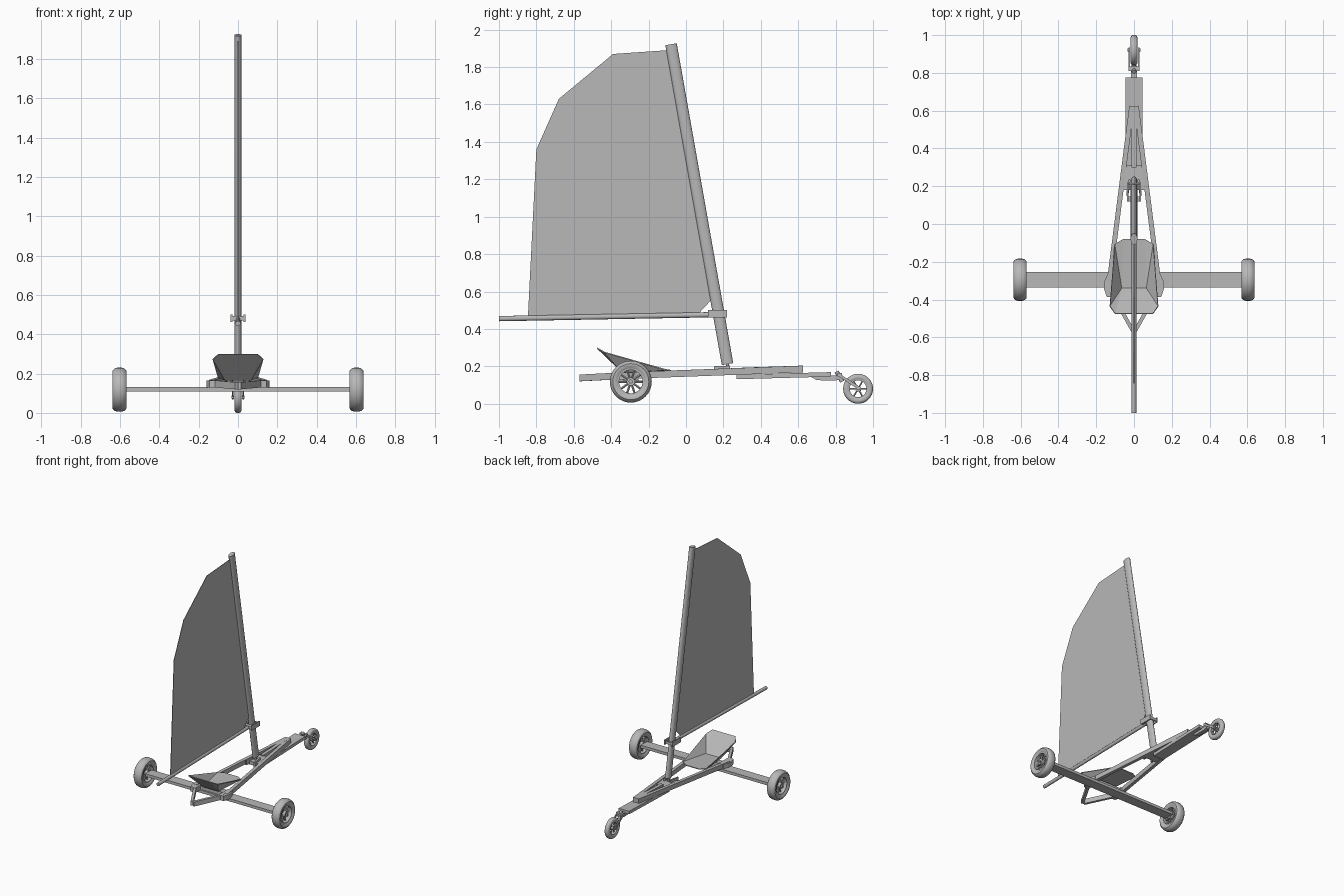
import bpy, bmesh, math
from mathutils import Vector, Matrix

if "Cube" in bpy.data.objects:
    bpy.data.objects.remove(bpy.data.objects["Cube"])

grey = bpy.data.materials.new("light grey")
grey.diffuse_color = (0.48, 0.48, 0.48, 1)
grey.use_nodes = True
grey.node_tree.nodes["Principled BSDF"].inputs["Base Color"].default_value = grey.diffuse_color


def finish(name, bm, smooth=False):
    bmesh.ops.recalc_face_normals(bm, faces=bm.faces)
    me = bpy.data.meshes.new(name)
    bm.to_mesh(me)
    bm.free()
    me.materials.append(grey)
    ob = bpy.data.objects.new(name, me)
    bpy.context.collection.objects.link(ob)
    if smooth:
        bpy.ops.object.select_all(action='DESELECT')
        ob.select_set(True)
        bpy.context.view_layer.objects.active = ob
        bpy.ops.object.shade_smooth_by_angle(angle=math.radians(40))
    return ob


def loft(name, rings, smooth=False, closed=False, into=None):
    """Skin equal-sized rings of points; cap the ends unless closed."""
    bm = into or bmesh.new()
    vs = [[bm.verts.new(p) for p in r] for r in rings]
    n = len(vs[0])
    for a, b in zip(vs, vs[1:] + (vs[:1] if closed else [])):
        for i in range(n):
            bm.faces.new((a[i], a[(i + 1) % n], b[(i + 1) % n], b[i]))
    if not closed:
        bm.faces.new(vs[0])
        bm.faces.new(vs[-1])
    return None if into else finish(name, bm, smooth)


def beam(name, p, q, w, h, into=None):
    """Rectangular bar with upright ends, w across and h high."""
    p, q = Vector(p), Vector(q)
    d = q - p
    side = Vector((d.y, -d.x, 0)).normalized() * w / 2
    up = Vector((0, 0, h / 2))
    return loft(name, [[e - side - up, e + side - up, e + side + up, e - side + up] for e in (p, q)], into=into)


def rod(name, p, q, rx, ry, n=16, into=None, smooth=True):
    """Elliptical bar from p to q, rx in the x direction."""
    p, q = Vector(p), Vector(q)
    d = (q - p).normalized()
    u = Vector((1, 0, 0)) if abs(d.x) < 0.9 else Vector((0, 1, 0))
    v = d.cross(u).normalized()
    angs = [2 * math.pi * i / n for i in range(n)]
    return loft(name, [[e + u * rx * math.cos(a) + v * ry * math.sin(a) for a in angs] for e in (p, q)],
                smooth, into=into)


def plate(name, pts, x, t):
    """Upright sheet from (y, z) points."""
    return loft(name, [[(x + s * t / 2, y, z) for y, z in pts] for s in (-1, 1)])


def slab(name, pts, z0, z1):
    """Level sheet from (x, y) points, mirrored in x."""
    full = pts + [(-x, y) for x, y in reversed(pts)]
    return loft(name, [[(x, y, z) for x, y in full] for z in (z0, z1)])


def wheel(name, c, r, w, spokes=8):
    c = Vector(c)

    def lathe(part, prof, n=32):
        rings = []
        for i in range(n):
            a = 2 * math.pi * i / n
            rings.append([c + Vector((px, pr * math.cos(a), pr * math.sin(a))) for px, pr in prof])
        loft(name + part, rings, True, True)
    h = w / 2
    lathe("_tyre", [(-h * .75, r * .62), (-h, r * .72), (-h, r * .86), (-h * .72, r * .96), (-h * .3, r),
                    (h * .3, r), (h * .72, r * .96), (h, r * .86), (h, r * .72), (h * .75, r * .62)])
    lathe("_rim", [(-h * .8, r * .56), (-h * .8, r * .64), (h * .8, r * .64), (h * .8, r * .56)])
    lathe("_hub", [(-h * .8, r * .08), (-h * .8, r * .2), (h * .8, r * .2), (h * .8, r * .08)], 16)
    bm = bmesh.new()
    for i in range(spokes):
        a = 2 * math.pi * i / spokes
        d = Vector((0, math.cos(a), math.sin(a)))
        rod("", c + d * r * .15, c + d * r * .6, h * .25, r * .06, 6, bm)
    finish(name + "_spokes", bm)


# Sail, mast and boom
plate("sail", [(-0.845, 0.468), (-0.80, 1.36), (-0.68, 1.63), (-0.39, 1.87), (-0.10, 1.89),
               (0.14, 0.56), (0.07, 0.485)], 0, 0.004)
rod("mast", (0, 0.222, 0.212), (0, -0.08, 1.922), 0.018, 0.031, 20)
rod("mast_pin", (0, 0.222, 0.16), (0, 0.222, 0.23), 0.008, 0.008, 12)
rod("boom", (0, -1.0, 0.455), (0, 0.14, 0.476), 0.0125, 0.014, 12)

# Boom clamp around the mast
for s in (-1, 1):
    beam("clamp_side", (s * 0.033, 0.118, 0.481), (s * 0.033, 0.22, 0.481), 0.008, 0.038)
beam("clamp_back", (0, 0.118, 0.481), (0, 0.145, 0.481), 0.066, 0.022)
beam("clamp_front", (0, 0.208, 0.481), (0, 0.216, 0.481), 0.066, 0.022)

# Frame rails, tail braces and axle brackets
for s in (-1, 1):
    beam("side_rail", (s * 0.135, -0.34, 0.150), (s * 0.012, 0.625, 0.186), 0.026, 0.036)
    beam("tail_brace", (s * 0.128, -0.35, 0.149), (s * 0.006, -0.565, 0.138), 0.02, 0.036)
    loft("axle_bracket", [[(s * x, y, z) for x, y in
                           [(0.1, -0.27), (0.14, -0.265), (0.155, -0.30), (0.16, -0.34), (0.145, -0.385), (0.1, -0.39)]]
                          for z in (0.128, 0.166)])
    beam("mast_step_pad", (s * 0.036, 0.15, 0.18), (s * 0.024, 0.235, 0.184), 0.012, 0.04)
beam("seat_cross_bar", (-0.13, -0.30, 0.145), (0.13, -0.30, 0.145), 0.05, 0.03)
slab("mast_step", [(0.075, 0.18), (0.058, 0.31)], 0.156, 0.184)
beam("spine", (0, 0.30, 0.176), (0, 0.625, 0.187), 0.026, 0.034)
beam("nose_plank", (0, 0.27, 0.143), (0, 0.775, 0.157), 0.09, 0.024)
beam("axle", (-0.575, -0.295, 0.121), (0.575, -0.295, 0.121), 0.08, 0.022)

# Bucket seat: floor, sides and reclined back
bm = bmesh.new()
pts = [(0.058, -0.08, 0.178), (0.102, -0.108, 0.182), (0.128, -0.435, 0.275), (0.10, -0.475, 0.298), (0.066, -0.34, 0.168)]
R = [bm.verts.new(p) for p in pts]
L = [bm.verts.new((-x, y, z)) for x, y, z in pts]
for f in ((R[0], R[4], L[4], L[0]), (R[4], R[3], L[3], L[4])):
    bm.faces.new(f)
for S in (R, L):
    bm.faces.new((S[0], S[1], S[4]))
    bm.faces.new((S[1], S[2], S[4]))
    bm.faces.new((S[2], S[3], S[4]))
seat = finish("seat", bm)
mod = seat.modifiers.new("thickness", 'SOLIDIFY')
mod.thickness = 0.006
mod.offset = 0

# Main wheels
for s in (-1, 1):
    wheel("main_wheel", (s * 0.603, -0.295, 0.118), 0.112, 0.07, 10)

# Nose wheel, fork and steering neck
wheel("nose_wheel", (0, 0.92, 0.08), 0.08, 0.036, 6)
plate("steering_neck", [(0.66, 0.148), (0.70, 0.126), (0.80, 0.124), (0.84, 0.138), (0.84, 0.152)], 0, 0.03)
rod("steering_post", (0, 0.805, 0.172), (0, 0.835, 0.118), 0.012, 0.012, 12)
beam("fork_crown", (-0.03, 0.822, 0.155), (0.03, 0.822, 0.155), 0.022, 0.018)
for s in (-1, 1):
    beam("fork_arm", (s * 0.026, 0.815, 0.155), (s * 0.026, 0.935, 0.078), 0.007, 0.018)
    rod("foot_peg", (s * 0.02, 0.92, 0.08), (s * 0.034, 0.92, 0.08), 0.008, 0.008, 10)
